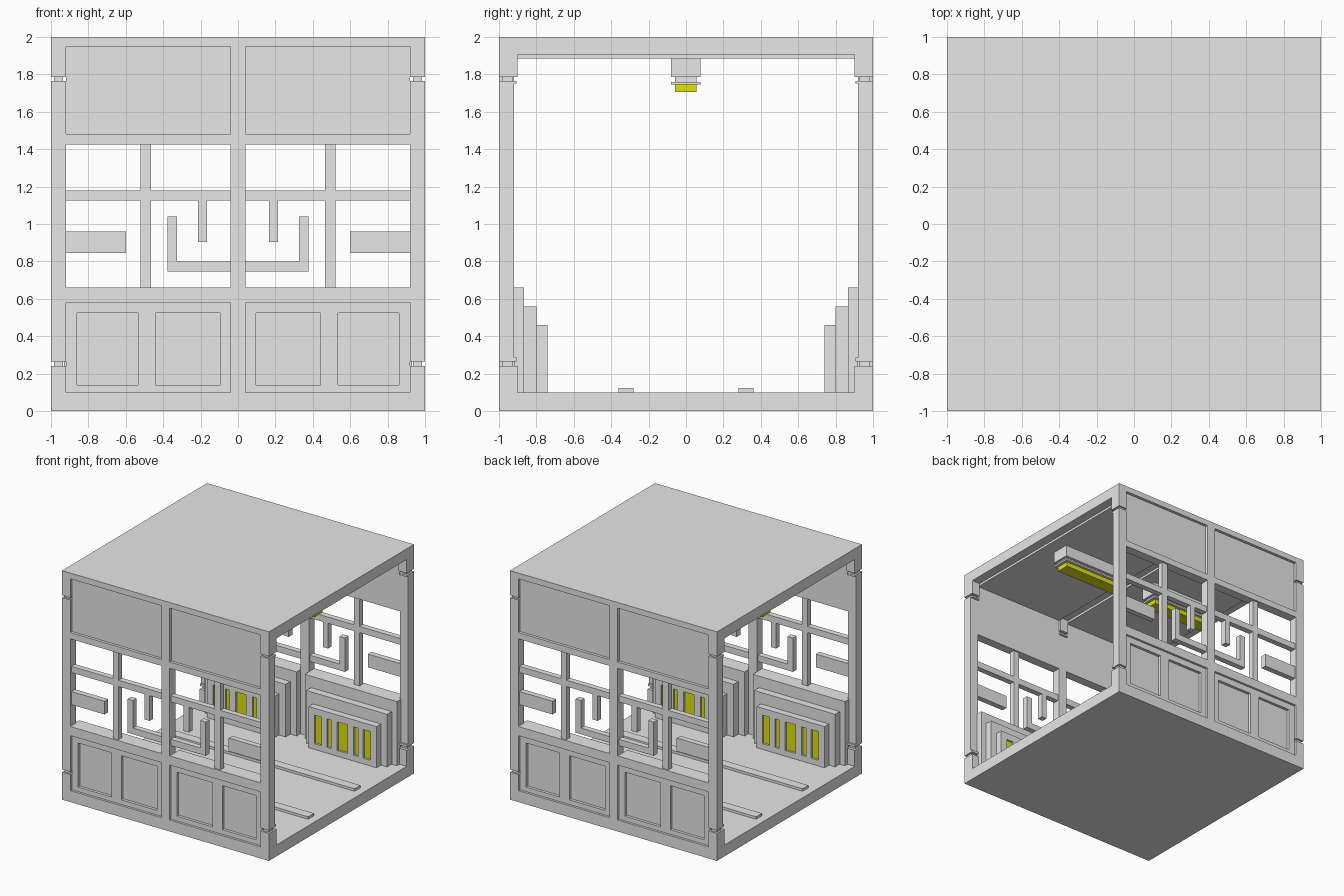
import bpy
import bmesh
from mathutils import Matrix, Vector

cube = bpy.data.objects.get("Cube")
if cube:
    bpy.data.objects.remove(cube, do_unlink=True)


def material(name, rgb):
    m = bpy.data.materials.new(name)
    m.use_nodes = True
    m.diffuse_color = (*rgb, 1)
    m.node_tree.nodes["Principled BSDF"].inputs["Base Color"].default_value = (*rgb, 1)
    return m


GREY = material("light_grey", (0.8, 0.8, 0.8))
YELLOW = material("yellow_light", (0.75, 0.77, 0.005))


def build(name, boxes, mat=GREY, xs=(1,), ys=(1,)):
    """Make one object per sign pair from boxes (x0, x1, y0, y1, z0, z1)."""
    for sx in xs:
        for sy in ys:
            bm = bmesh.new()
            for x0, x1, y0, y1, z0, z1 in boxes:
                centre = Vector((sx * (x0 + x1) / 2, sy * (y0 + y1) / 2, (z0 + z1) / 2))
                size = Matrix.Diagonal((x1 - x0, y1 - y0, z1 - z0, 1))
                bmesh.ops.create_cube(bm, size=1, matrix=Matrix.Translation(centre) @ size)
            label = name
            if len(xs) > 1:
                label += "_left" if sx > 0 else "_right"
            if len(ys) > 1:
                label += "_back" if sy > 0 else "_front"
            mesh = bpy.data.meshes.new(label)
            bm.to_mesh(mesh)
            bm.free()
            mesh.materials.append(mat)
            bpy.context.collection.objects.link(bpy.data.objects.new(label, mesh))


BOTH = (1, -1)

# Floor with two raised strips
build("floor", [(-1, 1, -1, 1, 0, 0.1)])
build("floor_strip", [(-0.93, 0.93, 0.28, 0.36, 0.1, 0.122)], ys=BOTH)

# Roof slab and inset ceiling panels
build("roof", [(-1, 1, -1, 1, 1.95, 2), (-1, 1, -0.97, 0.97, 1.905, 1.95)])
build("ceiling_panel", [(0.04, 0.92, -0.92, 0.92, 1.885, 1.905)], xs=BOTH)

# Corner posts: stepped foot and head, with a groove and ring at each end
build("corner_post", [
    (0.92, 1, 0.9, 1, 0.1, 0.24),
    (0.935, 0.985, 0.925, 0.985, 0.24, 0.265),
    (0.92, 1, 0.905, 1, 0.265, 0.285),
    (0.92, 1, 0.92, 1, 0.285, 1.75),
    (0.92, 1, 0.905, 1, 1.75, 1.765),
    (0.935, 0.985, 0.925, 0.985, 1.765, 1.785),
    (0.92, 1, 0.9, 1, 1.785, 1.95),
], xs=BOTH, ys=BOTH)

# Centre posts
build("centre_post", [
    (-0.04, 0.04, 0.92, 1, 0.1, 1.75),
    (-0.04, 0.04, 0.905, 1, 1.75, 1.765),
    (-0.04, 0.04, 0.925, 1, 1.765, 1.785),
    (-0.04, 0.04, 0.9, 1, 1.785, 1.95),
], ys=BOTH)

# Wall rails and upper panels
build("wall_rail", [
    (0.04, 0.92, 0.92, 1, 0.58, 0.66),
    (0.04, 0.92, 0.92, 1, 1.425, 1.48),
], xs=BOTH, ys=BOTH)
build("upper_panel", [(0.04, 0.92, 0.92, 0.975, 1.48, 1.95)], xs=BOTH, ys=BOTH)

# Lower panels: a back plate behind a frame with two openings
frame = [(0.04, 0.92, 0.955, 0.98, z0, z1) for z0, z1 in ((0.1, 0.14), (0.525, 0.58))]
frame += [(x0, x1, 0.955, 0.98, 0.14, 0.525)
          for x0, x1 in ((0.04, 0.095), (0.44, 0.535), (0.86, 0.92))]
build("lower_panel", [(0.04, 0.92, 0.92, 0.955, 0.1, 0.58)] + frame, xs=BOTH, ys=BOTH)

# Window lattice: cross bars, hanging bar, hook and side block
lattice = [
    (0.04, 0.92, 1.125, 1.18),
    (0.465, 0.52, 0.66, 1.125),
    (0.465, 0.52, 1.18, 1.425),
    (0.165, 0.215, 0.905, 1.125),
    (0.325, 0.378, 0.745, 1.04),
    (0.04, 0.325, 0.745, 0.80),
    (0.60, 0.92, 0.845, 0.96),
]
build("window_lattice", [(x0, x1, 0.935, 0.985, z0, z1) for x0, x1, z0, z1 in lattice],
      xs=BOTH, ys=BOTH)

# Stepped wall units with a framed, barred light in the lowest step
bars = [(0.165, 0.22), (0.29, 0.34), (0.38, 0.44), (0.54, 0.60), (0.64, 0.69), (0.76, 0.82)]
unit = [
    (0.04, 0.93, 0.865, 0.92, 0.1, 0.66),
    (0.10, 0.88, 0.80, 0.865, 0.1, 0.56),
    (0.165, 0.82, 0.765, 0.80, 0.1, 0.46),
    (0.165, 0.82, 0.74, 0.765, 0.1, 0.15),
    (0.165, 0.82, 0.74, 0.765, 0.40, 0.46),
]
unit += [(x0, x1, 0.74, 0.765, 0.15, 0.40) for x0, x1 in bars]
build("wall_unit", unit, xs=BOTH, ys=BOTH)
build("wall_light", [(0.21, 0.77, 0.757, 0.765, 0.15, 0.40)], YELLOW, xs=BOTH, ys=BOTH)

# Ceiling lamps
build("lamp_housing", [
    (0.16, 0.80, -0.08, 0.078, 1.785, 1.885),
    (0.18, 0.78, -0.06, 0.055, 1.76, 1.785),
    (0.16, 0.80, -0.08, 0.078, 1.745, 1.76),
], xs=BOTH)
build("lamp_tube", [(0.185, 0.775, -0.058, 0.056, 1.705, 1.745)], YELLOW, xs=BOTH)
